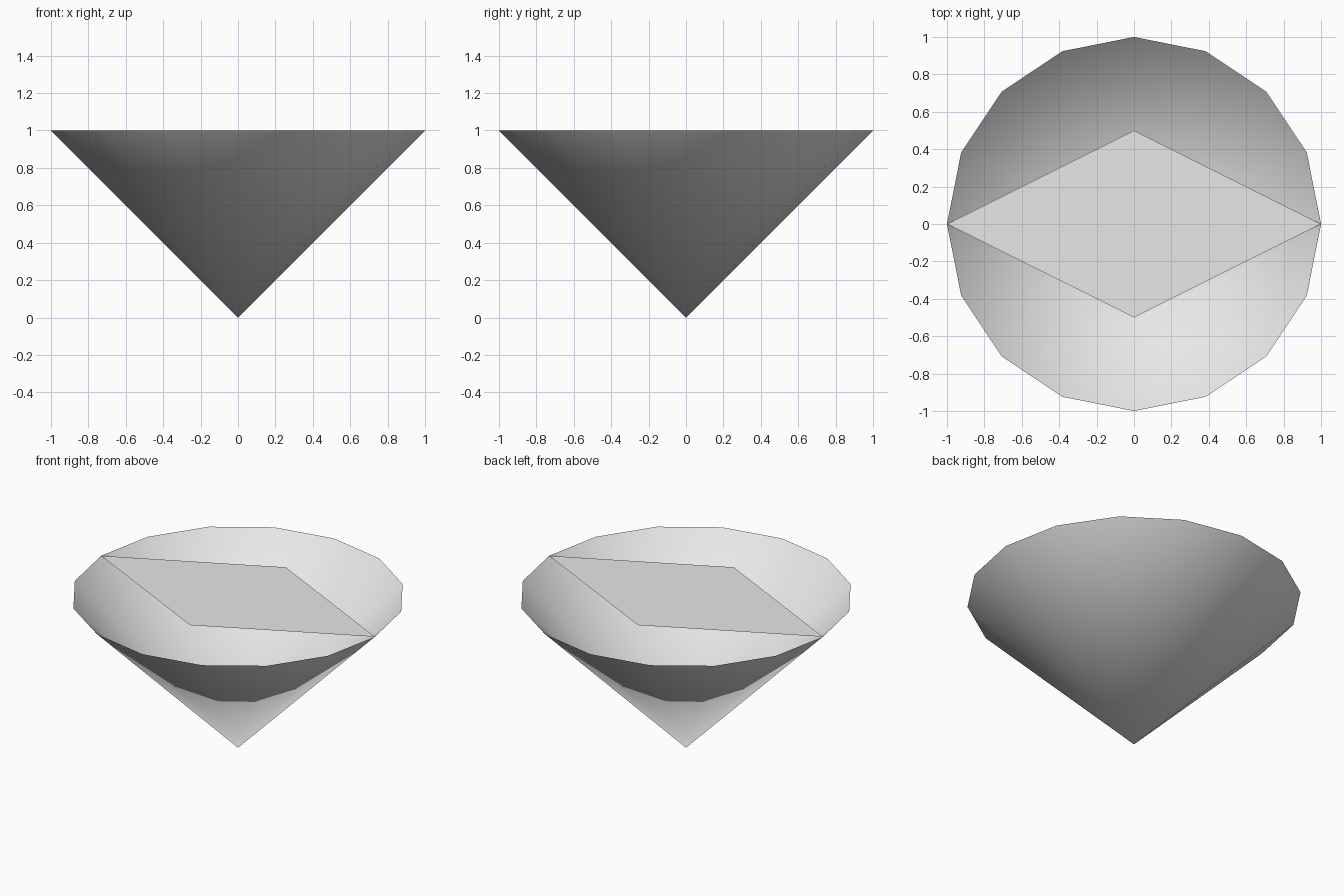
import bpy
import bmesh
import math
from mathutils import Matrix

cube = bpy.data.objects.get("Cube")
if cube:
    bpy.data.objects.remove(cube, do_unlink=True)

# Single plain grey material
grey = bpy.data.materials.new("light_grey")
grey.use_nodes = True
colour = (0.8, 0.8, 0.8, 1)
grey.diffuse_color = colour
grey.node_tree.nodes["Principled BSDF"].inputs["Base Color"].default_value = colour


def add_part(name, bm):
    mesh = bpy.data.meshes.new(name)
    bm.to_mesh(mesh)
    bm.free()
    mesh.materials.append(grey)
    part = bpy.data.objects.new(name, mesh)
    bpy.context.collection.objects.link(part)
    return part


# Open sixteen-sided cone standing on its point
bm = bmesh.new()
bmesh.ops.create_cone(bm, cap_ends=False, segments=16, radius1=0, radius2=1,
                      depth=1, matrix=Matrix.Translation((0, 0, 0.5)))
bmesh.ops.remove_doubles(bm, verts=bm.verts, dist=0.0001)
bmesh.ops.recalc_face_normals(bm, faces=bm.faces)
# Outer side must face down and away from the axis
if sum(f.normal.z for f in bm.faces) > 0:
    bmesh.ops.reverse_faces(bm, faces=bm.faces)
cone = add_part("open_cone", bm)
bpy.ops.object.select_all(action="DESELECT")
cone.select_set(True)
bpy.context.view_layer.objects.active = cone
bpy.ops.object.shade_smooth_by_angle(angle=math.radians(30))

# Flat rhombus plate spanning the rim
bm = bmesh.new()
bm.faces.new([bm.verts.new((x, y, 1))
              for x, y in ((1, 0), (0, 0.5), (-1, 0), (0, -0.5))])
add_part("rhombus_plate", bm)
